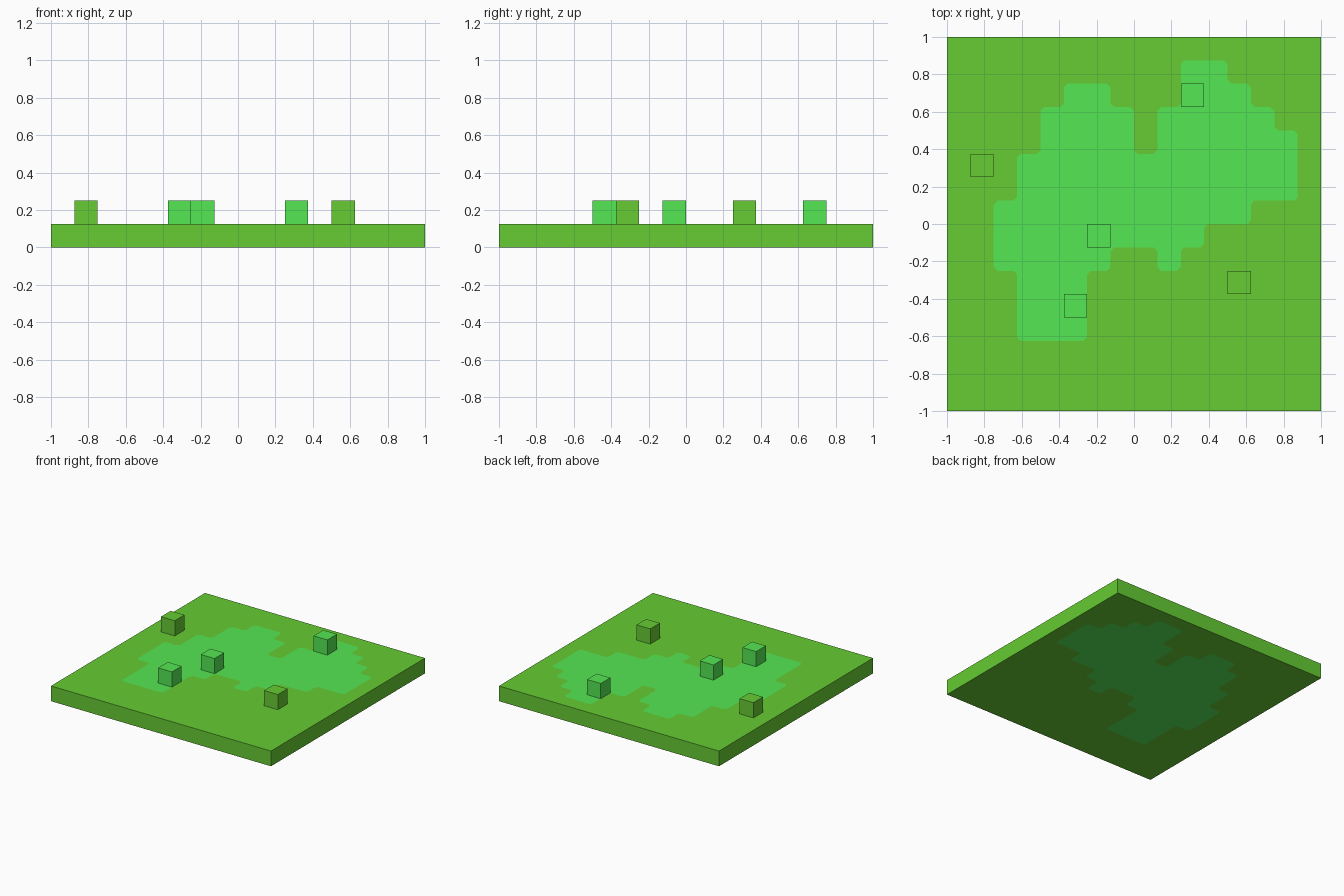
import bpy, bmesh

old = bpy.data.objects.get("Cube")
if old:
    bpy.data.objects.remove(old, do_unlink=True)

CELLS = 16
CELL = 2 / CELLS


def make_material(name, rgb):
    mat = bpy.data.materials.new(name)
    mat.use_nodes = True
    mat.diffuse_color = (*rgb, 1)
    mat.node_tree.nodes["Principled BSDF"].inputs["Base Color"].default_value = (*rgb, 1)
    return mat


grass = make_material("grass_green", (0.133, 0.604, 0.033))
meadow = make_material("meadow_green", (0.105, 0.93, 0.1))


def make_object(name, bm, materials):
    mesh = bpy.data.meshes.new(name)
    bm.to_mesh(mesh)
    bm.free()
    for mat in materials:
        mesh.materials.append(mat)
    obj = bpy.data.objects.new(name, mesh)
    bpy.context.collection.objects.link(obj)
    return obj


# Lighter patch, one string per row of cells from back to front
PATCH = [
    "................",
    "..........##....",
    ".....##...###...",
    "....####.#####..",
    "....####.######.",
    "...############.",
    "...############.",
    "..###########...",
    "..#########.....",
    "..#####..#......",
    "...###..........",
    "...###..........",
    "...###..........",
    "................",
    "................",
    "................",
]


def cell_index(distance):
    return min(max(int(distance / CELL), 0), CELLS - 1)


def meadow_count(point, reach=CELL / 4):
    """How many of four samples around a point lie in the patch."""
    return sum(PATCH[cell_index(1 - point.y + dy)][cell_index(1 + point.x + dx)] == "#"
               for dx in (-reach, reach) for dy in (-reach, reach))


# Ground slab: grid of cells with softened patch corners, thickened upwards
bm = bmesh.new()
bmesh.ops.create_grid(bm, x_segments=CELLS, y_segments=CELLS, size=1)
corners = [v for v in bm.verts if meadow_count(v.co) in (1, 3)]
bmesh.ops.bevel(bm, geom=corners, offset=0.02, segments=1, affect="VERTICES")
for face in bm.faces:
    face.material_index = int(meadow_count(face.calc_center_median()) > 2)
ground = make_object("ground_slab", bm, [grass, meadow])
solid = ground.modifiers.new("thickness", "SOLIDIFY")
solid.thickness = CELL
solid.offset = 1


# Single-cell tufts standing on the ground
def make_tuft(name, column, row, mat):
    bm = bmesh.new()
    bmesh.ops.create_cube(bm, size=CELL)
    tuft = make_object(name, bm, [mat])
    tuft.location = (-1 + (column + 0.5) * CELL, 1 - (row + 0.5) * CELL, 1.5 * CELL)


for i, (column, row) in enumerate([(1, 5), (12, 10)]):
    make_tuft(f"grass_tuft_{i + 1}", column, row, grass)
for i, (column, row) in enumerate([(10, 2), (6, 8), (5, 11)]):
    make_tuft(f"meadow_tuft_{i + 1}", column, row, meadow)
